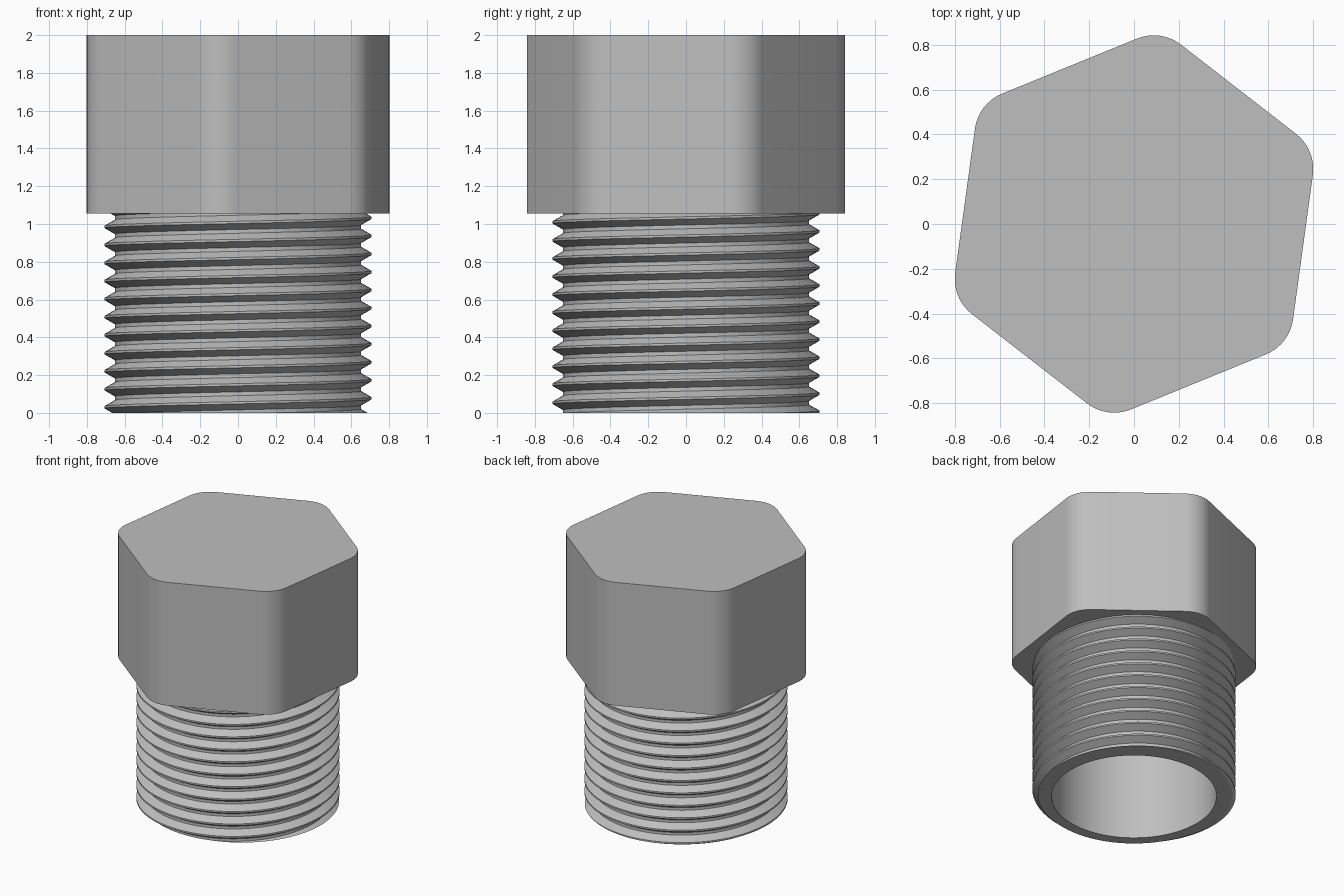
import bpy
import bmesh
from math import cos, sin, tan, pi, radians
from mathutils import Vector

if "Cube" in bpy.data.objects:
    bpy.data.objects.remove(bpy.data.objects["Cube"], do_unlink=True)

HEAD_BOTTOM, TOP = 1.055, 2.0
APOTHEM, CORNER_R, TURN = 0.762, 0.2, radians(22.2)
CREST, ROOT, BORE = 0.707, 0.652, 0.573
PITCH, SEGMENTS = 0.0955, 96

# Plain grey metal
GREY = (0.52, 0.52, 0.52, 1)
metal = bpy.data.materials.new("grey metal")
metal.use_nodes = True
metal.diffuse_color = GREY
metal.node_tree.nodes["Principled BSDF"].inputs["Base Color"].default_value = GREY


def make_object(name, bm):
    mesh = bpy.data.meshes.new(name)
    bmesh.ops.recalc_face_normals(bm, faces=bm.faces)
    bm.to_mesh(mesh)
    bm.free()
    mesh.materials.append(metal)
    obj = bpy.data.objects.new(name, mesh)
    bpy.context.collection.objects.link(obj)
    bpy.ops.object.select_all(action="DESELECT")
    obj.select_set(True)
    bpy.context.view_layer.objects.active = obj
    bpy.ops.object.shade_smooth_by_angle(angle=radians(25))
    return obj


def polar(radius, angle, z):
    return Vector((radius * cos(angle), radius * sin(angle), z))


# Hexagonal head with rounded corners
bm = bmesh.new()
outline = []
arc_steps = 10
for k in range(6):
    corner = TURN + k * pi / 3
    centre = polar((APOTHEM - CORNER_R) / cos(pi / 6), corner, HEAD_BOTTOM)
    for s in range(arc_steps + 1):
        a = corner - pi / 6 + s / arc_steps * pi / 3
        outline.append(bm.verts.new(centre + polar(CORNER_R, a, 0)))
base = bm.faces.new(outline)
top = bmesh.ops.extrude_face_region(bm, geom=[base], use_keep_orig=True)
bmesh.ops.translate(bm, vec=(0, 0, TOP - HEAD_BOTTOM),
                    verts=[g for g in top["geom"] if isinstance(g, bmesh.types.BMVert)])
make_object("hex_head", bm)

# Threaded shank: one right-handed helical strip, trimmed flat at both ends
bm = bmesh.new()
flank = (CREST - ROOT) * tan(pi / 6)
crest_half = PITCH / 16
profile = [(CREST, -crest_half), (CREST, crest_half), (ROOT, crest_half + flank),
           (ROOT, PITCH - crest_half - flank), (CREST, PITCH - crest_half)]
turns = int(HEAD_BOTTOM / PITCH) + 4
previous = None
for i in range(turns * SEGMENTS + 1):
    a = 2 * pi * i / SEGMENTS
    lift = -2 * PITCH - 0.018 + PITCH * i / SEGMENTS
    column = [bm.verts.new(polar(r, a, lift + z)) for r, z in profile]
    if previous:
        for j in range(len(profile) - 1):
            bm.faces.new((previous[j], column[j], column[j + 1], previous[j + 1]))
    previous = column
bmesh.ops.remove_doubles(bm, verts=bm.verts, dist=1e-5)
for z, direction in ((0, -1), (HEAD_BOTTOM, 1)):
    bmesh.ops.bisect_plane(bm, geom=bm.verts[:] + bm.edges[:] + bm.faces[:], dist=1e-6,
                           plane_co=(0, 0, z), plane_no=(0, 0, direction), clear_outer=True)

# Bore wall, ending at the underside of the head
rings = [[bm.verts.new(polar(BORE, 2 * pi * i / SEGMENTS, z)) for i in range(SEGMENTS)]
         for z in (0, HEAD_BOTTOM)]
for i in range(SEGMENTS):
    n = (i + 1) % SEGMENTS
    bm.faces.new((rings[0][i], rings[1][i], rings[1][n], rings[0][n]))

# Flat end ring between thread and bore
rim = [e for e in bm.edges if e.is_boundary and all(abs(v.co.z) < 1e-4 for v in e.verts)]
bmesh.ops.triangle_fill(bm, edges=rim, use_beauty=True, normal=(0, 0, -1))
make_object("threaded_shank", bm)
